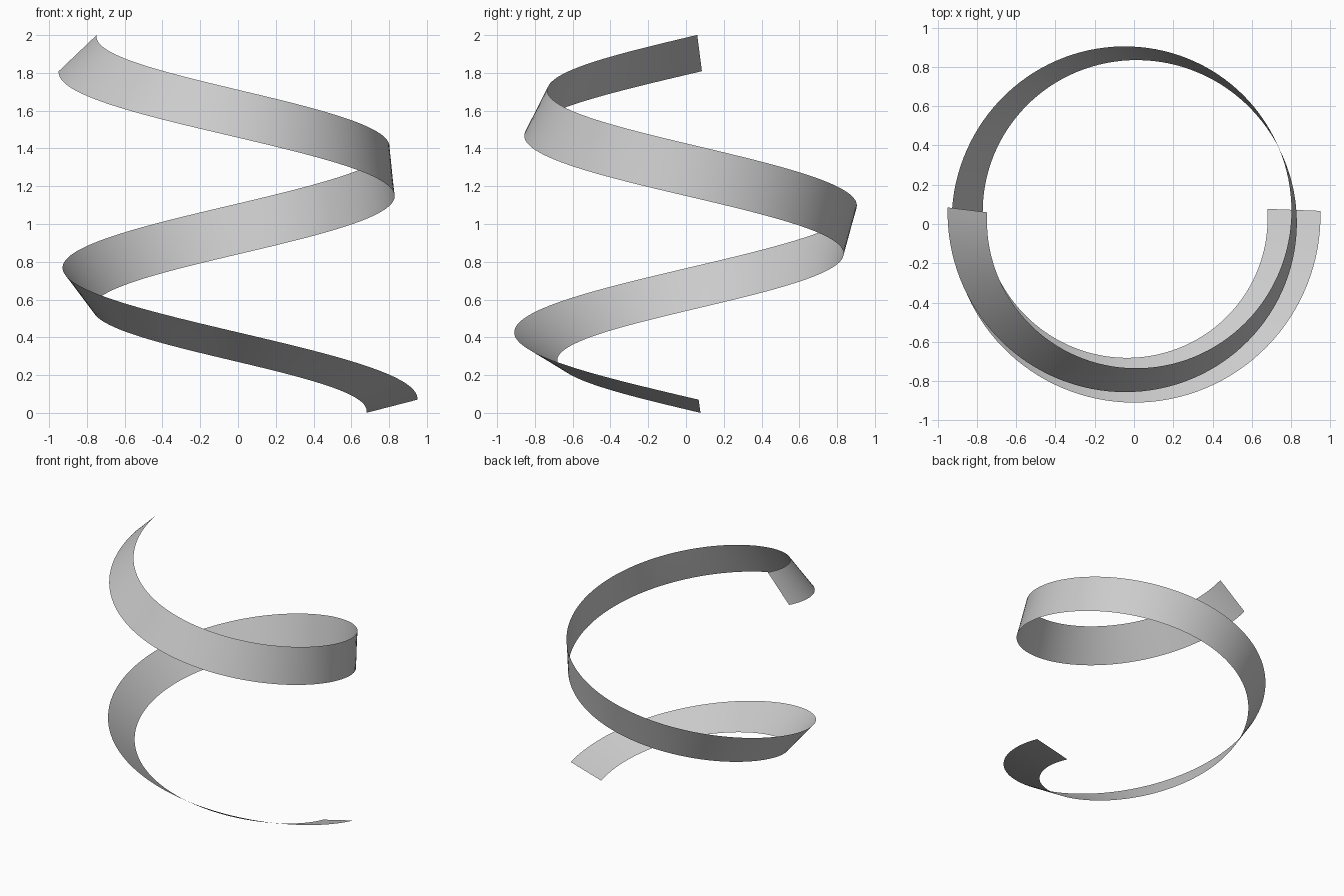
import bpy, bmesh
from math import sin, cos, radians
from mathutils import Vector

if "Cube" in bpy.data.objects:
    bpy.data.objects.remove(bpy.data.objects["Cube"])

# Helical ribbon: 1.5 turns clockwise, its cross-section rolling as it climbs
STEPS = 192
RADIUS, WIDTH = 0.832, 0.279
CENTRE = Vector((-0.017, 0.037, 0))
START, SWEEP = 2.4, 544.8          # degrees around the axis
ROLL_START, ROLL_END = 14.5, 136.5  # tilt of the strip, degrees
Z_START, Z_END = 0.035, 1.905
SKEW = 0.08                        # slight lead of the strip's edge along travel


def section(t):
    """Lower/inner and upper/outer edge points at fraction t of the ribbon."""
    a = radians(START - SWEEP * t)
    roll = radians(ROLL_START + (ROLL_END - ROLL_START) * t)
    radial = Vector((cos(a), sin(a), 0))
    travel = Vector((sin(a), -cos(a), 0))
    across = (radial + travel * SKEW) * cos(roll) + Vector((0, 0, sin(roll)))
    across *= WIDTH / 2
    mid = CENTRE + radial * RADIUS
    mid.z = Z_START + (Z_END - Z_START) * t
    return mid - across, mid + across


bm = bmesh.new()
rows = []
for i in range(STEPS + 1):
    lo, hi = section(i / STEPS)
    rows.append([bm.verts.new(lo.lerp(hi, k / 4)) for k in range(5)])
for r0, r1 in zip(rows, rows[1:]):
    for k in range(4):
        bm.faces.new((r0[k], r0[k + 1], r1[k + 1], r1[k])).smooth = True

mesh = bpy.data.meshes.new("spiral_ribbon")
bm.to_mesh(mesh)
bm.free()
ribbon = bpy.data.objects.new("spiral_ribbon", mesh)
bpy.context.collection.objects.link(ribbon)
